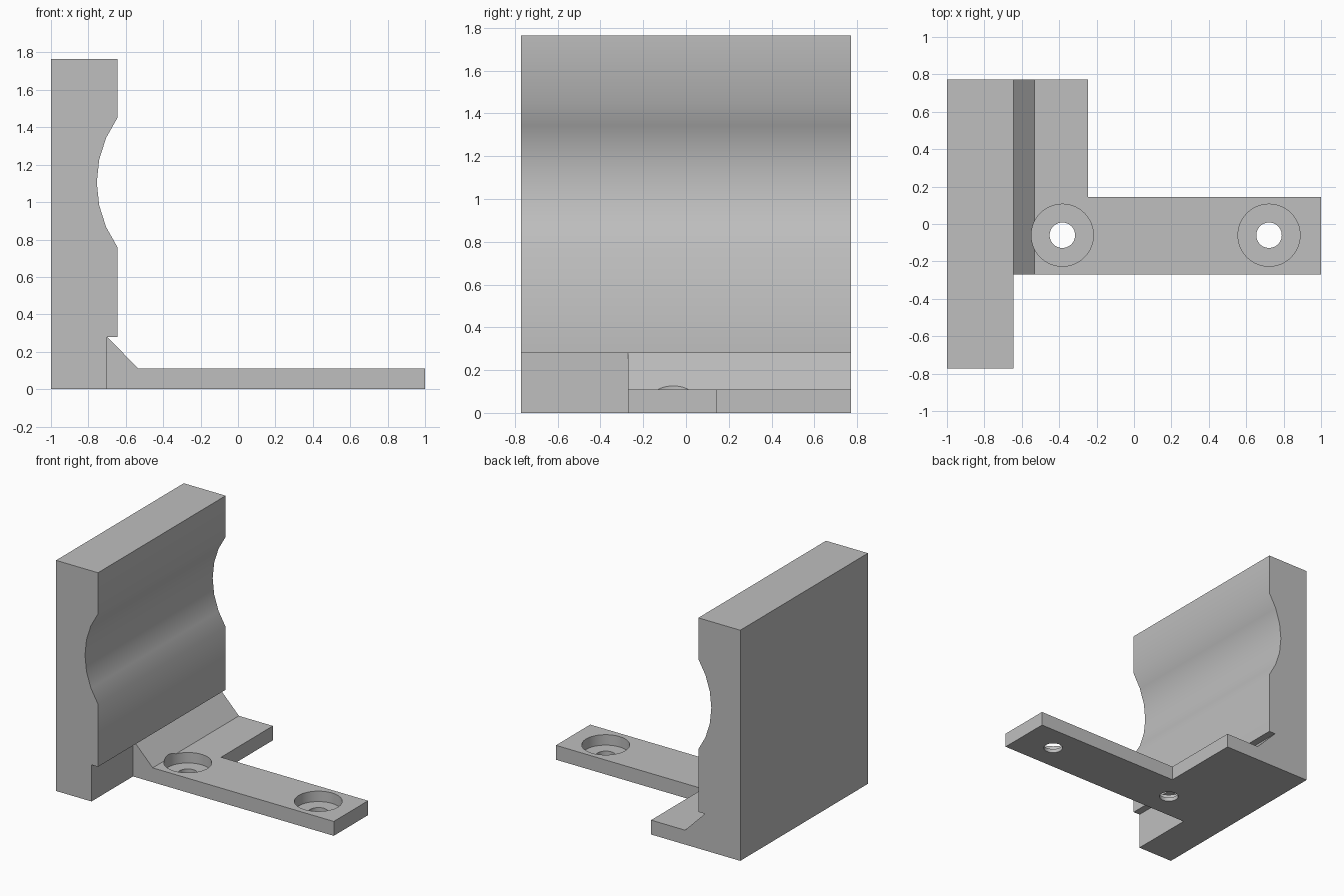
import bpy, bmesh
from math import sin, cos, radians
from mathutils import Vector

cube = bpy.data.objects.get("Cube")
if cube:
    bpy.data.objects.remove(cube, do_unlink=True)

grey = bpy.data.materials.new("plain grey")
grey.use_nodes = True
colour = (0.52, 0.52, 0.52, 1)
grey.diffuse_color = colour
grey.node_tree.nodes["Principled BSDF"].inputs["Base Color"].default_value = colour


def prism(name, outline, direction):
    """Extrude a closed outline of 3D points along a direction."""
    bm = bmesh.new()
    face = bm.faces.new([bm.verts.new(p) for p in outline])
    new = bmesh.ops.extrude_face_region(bm, geom=[face])["geom"]
    moved = [v for v in new if isinstance(v, bmesh.types.BMVert)]
    bmesh.ops.translate(bm, verts=moved, vec=Vector(direction))
    bmesh.ops.recalc_face_normals(bm, faces=bm.faces)
    mesh = bpy.data.meshes.new(name)
    bm.to_mesh(mesh)
    bm.free()
    mesh.materials.append(grey)
    obj = bpy.data.objects.new(name, mesh)
    bpy.context.collection.objects.link(obj)
    return obj


def activate(obj):
    bpy.ops.object.select_all(action='DESELECT')
    obj.select_set(True)
    bpy.context.view_layer.objects.active = obj


def drill(targets, x, y, radius, bottom, top):
    """Cut an upright round hole through each target."""
    bpy.ops.mesh.primitive_cylinder_add(vertices=64, radius=radius, depth=top - bottom,
                                        location=(x, y, (top + bottom) / 2))
    cutter = bpy.context.object
    cutter.data.materials.append(grey)
    cutter.hide_render = True
    for obj in targets:
        activate(obj)
        mod = obj.modifiers.new("hole", 'BOOLEAN')
        mod.operation = 'DIFFERENCE'
        mod.solver = 'EXACT'
        mod.object = cutter
        bpy.ops.object.modifier_apply(modifier=mod.name)
    bpy.data.objects.remove(cutter, do_unlink=True)


BACK, FRONT = 0.772, -0.27      # y limits of the foot
STEP, FACE = -0.70, -0.645      # x of the recessed base and of the wall face
THICK, SHOULDER = 0.11, 0.28    # plate thickness and height of the wall step

# Upright wall with a shallow round groove and an undercut base
groove = [(-0.159 - 0.596 * cos(radians(a)), 1.105 + 0.596 * sin(radians(a)))
          for a in [-35.4 + 11.8 * i for i in range(7)]]
profile = [(-1, 0), (STEP, 0), (STEP, SHOULDER), (FACE, SHOULDER),
           *groove, (FACE, 1.765), (-1, 1.765)]
wall = prism("wall", [(x, -BACK, z) for x, z in profile], (0, 2 * BACK, 0))

# L-shaped mounting plate
plan = [(STEP, FRONT), (1, FRONT), (1, 0.145), (-0.245, 0.145),
        (-0.245, BACK), (STEP, BACK)]
plate = prism("mounting_plate", [(x, y, 0) for x, y in plan], (0, 0, THICK))

# Sloped rib between wall and plate
slope = [(STEP, THICK), (-0.533, THICK), (STEP, SHOULDER)]
rib = prism("sloped_rib", [(x, FRONT, z) for x, z in slope], (0, BACK - FRONT, 0))

# Counterbored screw holes
for x in (-0.383, 0.722):
    drill([plate], x, -0.06, 0.068, -0.1, 0.2)
    drill([plate, rib] if x < 0 else [plate], x, -0.06, 0.166, 0.03, 0.3)

for obj in (wall, plate, rib):
    activate(obj)
    bpy.ops.object.shade_smooth_by_angle(angle=radians(40))
